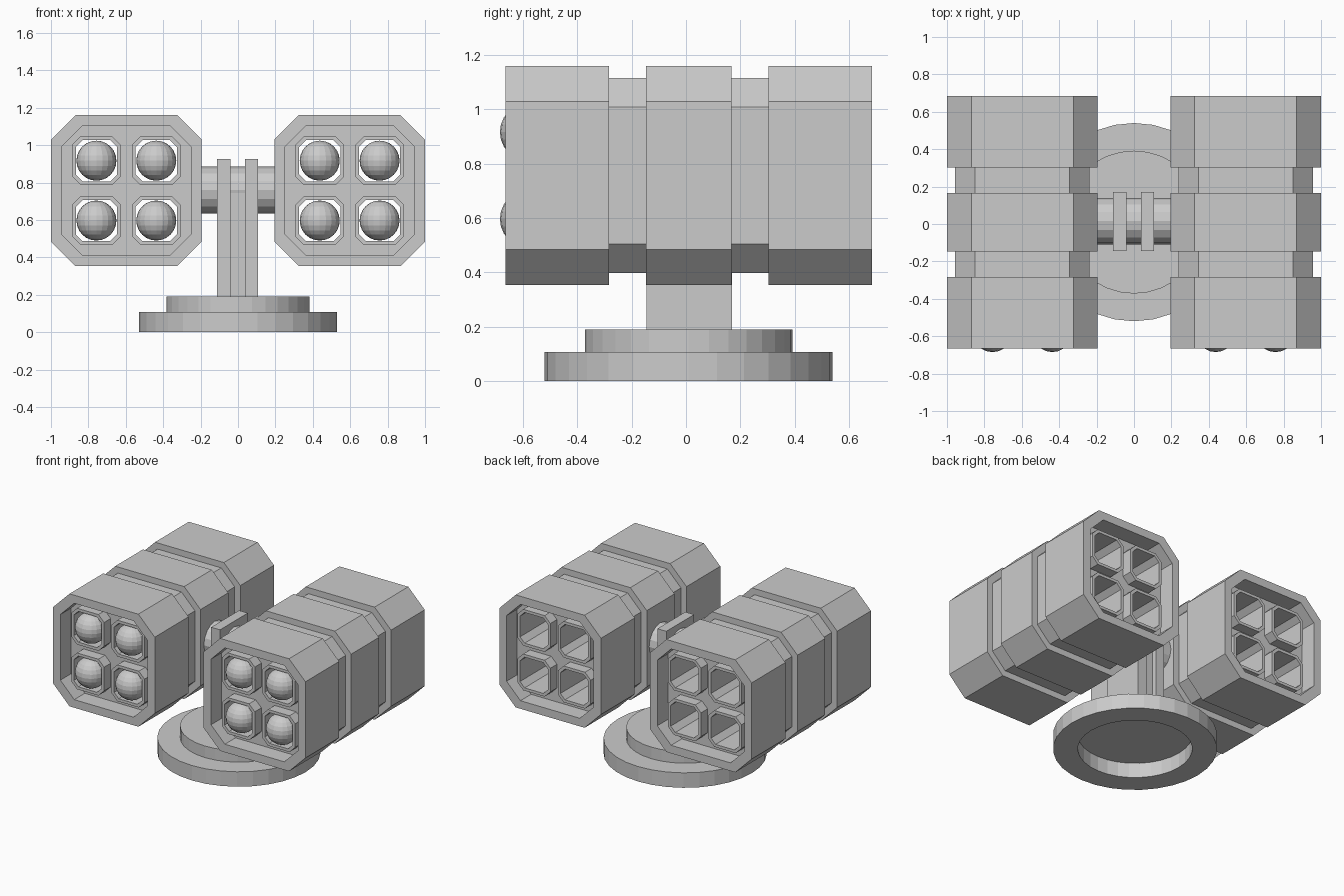
import bpy, bmesh
from math import pi
from mathutils import Matrix

if "Cube" in bpy.data.objects:
    bpy.data.objects.remove(bpy.data.objects["Cube"])

CY, CZ, PX = 0.01, 0.757, 0.597      # pod centre in y, z and |x|
GRID = [(x, z) for x in (-0.16, 0.16) for z in (-0.16, 0.16)]


def finish(bm, name, loc=(0, 0, 0)):
    bmesh.ops.recalc_face_normals(bm, faces=bm.faces)
    me = bpy.data.meshes.new(name)
    bm.to_mesh(me)
    bm.free()
    ob = bpy.data.objects.new(name, me)
    ob.location = loc
    bpy.context.collection.objects.link(ob)
    return ob


def ring(bm, y, h, c, cx=0, cz=0):
    """Chamfered square of half size h in the xz plane."""
    k = h - c
    pts = [(h, -k), (h, k), (k, h), (-k, h), (-h, k), (-h, -k), (-k, -h), (k, -h)]
    return [bm.verts.new((cx + x, y, cz + z)) for x, z in pts]


def loft(bm, rings, closed=False):
    pairs = list(zip(rings, rings[1:]))
    if closed:
        pairs.append((rings[-1], rings[0]))
    for a, b in pairs:
        n = len(a)
        for i in range(n):
            bm.faces.new((a[i], a[(i + 1) % n], b[(i + 1) % n], b[i]))


def loop_edges(bm, r):
    out = []
    for i in range(len(r)):
        pair = (r[i], r[(i + 1) % len(r)])
        out.append(bm.edges.get(pair) or bm.edges.new(pair))
    return out


def box(name, x0, x1, y0, y1, z0, z1):
    bm = bmesh.new()
    bmesh.ops.create_cube(bm, size=1)
    bmesh.ops.scale(bm, vec=(x1 - x0, y1 - y0, z1 - z0), verts=bm.verts)
    return finish(bm, name, ((x0 + x1) / 2, (y0 + y1) / 2, (z0 + z1) / 2))


def cylinder(name, r, depth, loc, segs, rot=Matrix()):
    bm = bmesh.new()
    bmesh.ops.create_cone(bm, cap_ends=True, segments=segs, radius1=r, radius2=r,
                          depth=depth, matrix=rot)
    return finish(bm, name, loc)


def pod_shell(name, cx):
    """Grooved octagonal case with a recessed, pierced plate at each end."""
    bm = bmesh.new()
    big, small, lip = (0.403, 0.13), (0.359, 0.107), (0.345, 0.11)
    prof = [(-0.555, lip), (-0.675, lip), (-0.675, big), (-0.293, big), (-0.293, small),
            (-0.157, small), (-0.157, big), (0.157, big), (0.157, small),
            (0.293, small), (0.293, big), (0.675, big), (0.675, lip), (0.555, lip)]
    rings = [ring(bm, y, *s) for y, s in prof]
    loft(bm, rings)
    for r, y in ((rings[0], -0.555), (rings[-1], 0.555)):
        edges = loop_edges(bm, r)
        for x, z in GRID:
            edges += loop_edges(bm, ring(bm, y, 0.13, 0.045, x, z))
        bmesh.ops.triangle_fill(bm, use_beauty=True, use_dissolve=False, edges=edges)
    finish(bm, name, (cx, CY, CZ))


def launch_tubes(name, cx):
    bm = bmesh.new()
    for x, z in GRID:
        loft(bm, [ring(bm, y, h, c, x, z) for y, h, c in
                  ((-0.63, 0.13, 0.045), (0.63, 0.13, 0.045),
                   (0.63, 0.11, 0.036), (-0.63, 0.11, 0.036))], closed=True)
    finish(bm, name, (cx, CY, CZ))


def warheads(name, cx):
    bm = bmesh.new()
    for x, z in GRID:
        bmesh.ops.create_uvsphere(bm, u_segments=20, v_segments=12, radius=0.107,
                                  matrix=Matrix.Translation((x, -0.588, z)))
    finish(bm, name, (cx, CY, CZ))


# Two launcher pods
for side, cx in (("left", -PX), ("right", PX)):
    pod_shell(side + "_pod_shell", cx)
    launch_tubes(side + "_launch_tubes", cx)
    warheads(side + "_warheads", cx)

# Stepped round base: open lower ring and solid upper disc
bm = bmesh.new()
lower = []
for r, z in ((0.53, 0), (0.53, 0.107), (0.37, 0.107), (0.37, 0)):
    lower.append(bmesh.ops.create_circle(bm, segments=32, radius=r,
                                         matrix=Matrix.Translation((0, 0, z)))["verts"])
loft(bm, lower, closed=True)
finish(bm, "base_ring", (0, CY, 0))
cylinder("base_disc", 0.382, 0.084, (0, CY, 0.148), 32)

# Post: two cheek plates around a thinner web
box("left_post_plate", -0.111, -0.041, -0.145, 0.17, 0.11, 0.925)
box("right_post_plate", 0.037, 0.107, -0.145, 0.17, 0.11, 0.925)
box("post_web", -0.041, 0.037, -0.107, 0.135, 0.11, 0.76)

# Axle joining the pods
cylinder("axle", 0.125, 0.40, (0, 0.015, 0.76), 16, Matrix.Rotation(pi / 2, 4, 'Y'))
